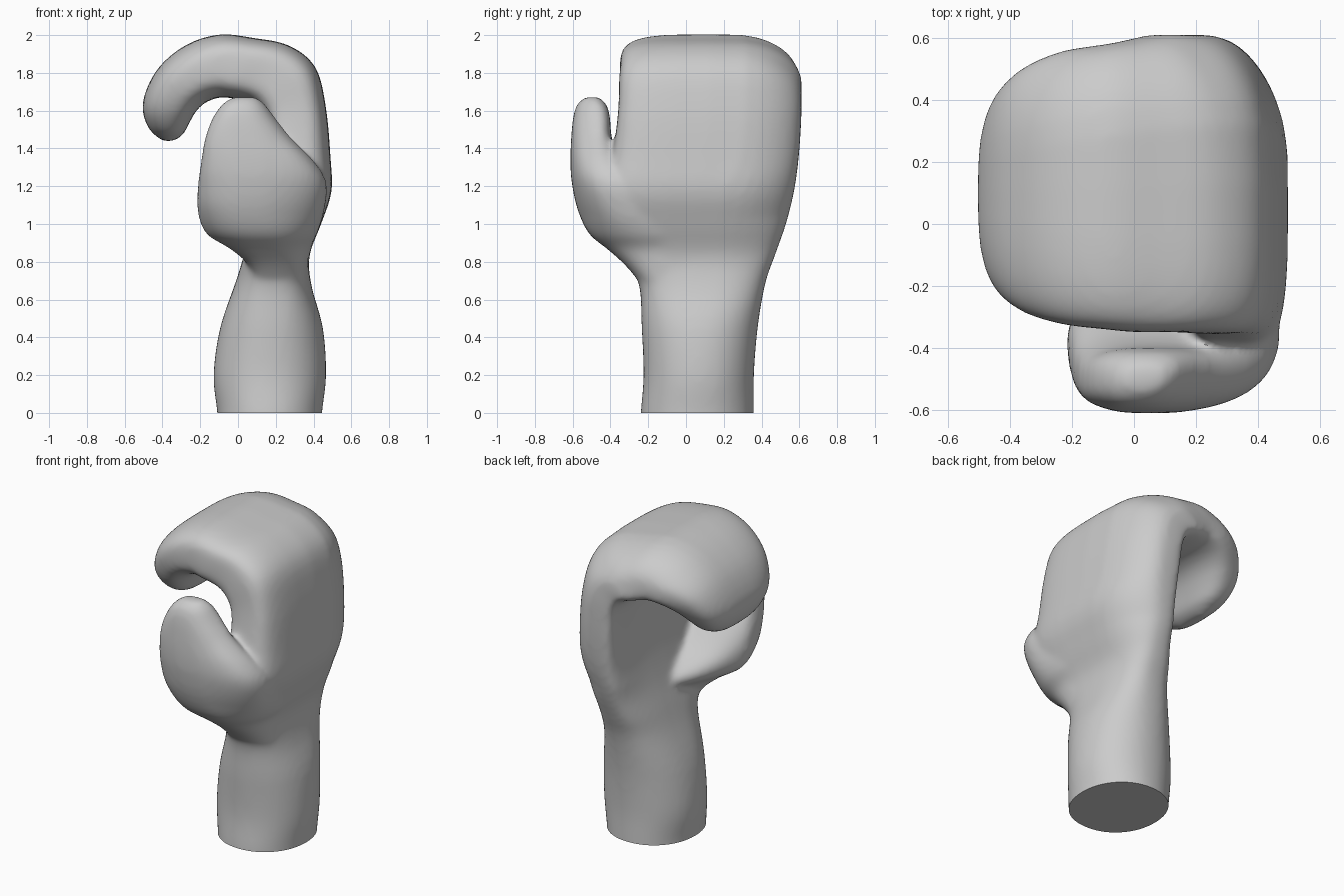
import bpy, bmesh
from math import cos, sin, tau
from mathutils import Vector

if "Cube" in bpy.data.objects:
    bpy.data.objects.remove(bpy.data.objects["Cube"])

N = 40


def smooth_sections(sections, steps=4):
    """Catmull-Rom interpolation between the section parameters."""
    s = [sections[0]] + sections + [sections[-1]]
    out = []
    for a, b, c, d in zip(s, s[1:], s[2:], s[3:]):
        for k in range(steps):
            t = k / steps
            out.append([.5 * (2 * q + (r - p) * t + (2 * p - 5 * q + 4 * r - w) * t * t
                              + (3 * q - p - 3 * r + w) * t ** 3)
                        for p, q, r, w in zip(a, b, c, d)])
    return out + [sections[-1]]


def clamp(v):
    return max(0, min(1, v))


def ring(bm, sec, shape):
    """Superellipse section spanned by inner->outer (x, z) and the y axis."""
    xi, zi, xo, zo, y0, y1, n = sec
    mid, half = Vector((xi + xo, 0, zi + zo)) / 2, Vector((xo - xi, 0, zo - zi)) / 2
    out = []
    for i in range(N):
        c, s = cos(tau * i / N), sin(tau * i / N)
        u = abs(c) ** (2 / n) * (1 if c >= 0 else -1)
        v = abs(s) ** (2 / n) * (1 if s >= 0 else -1)
        p = mid + half * u
        p.y = (y0 + y1) / 2 + (y1 - y0) / 2 * v
        # Curl the outer front and back edges of the hand towards the palm
        w = clamp((p.x + .1) / .4) * clamp((p.z - .8) / .25)
        p.x -= w * (.65 * max(0, p.y - .2) ** 2 + 1.2 * max(0, -p.y - .3) ** 2)
        shape(p)
        out.append(bm.verts.new(p))
    return out


def loft(bm, sections, shape):
    rings = [ring(bm, s, shape) for s in smooth_sections(sections)]
    faces = []
    for r, q in zip(rings, rings[1:]):
        for i in range(N):
            j = (i + 1) % N
            faces.append(bm.faces.new((r[i], r[j], q[j], q[i])))
    faces.append(bm.faces.new(rings[0][::-1]))
    faces.append(bm.faces.new(rings[-1]))
    bmesh.ops.recalc_face_normals(bm, faces=faces)


def slope_knuckles(p):
    p.z -= .7 * max(0, p.y - .25) ** 2 * clamp((p.z - 1.6) / .3)


def slope_heel(p):
    p.x += .5 * max(0, p.y + .33) * clamp((.2 - p.x) / .3)


# Wrist, palm and curled fingers: inner x z, outer x z, y range, squareness
body = [
    (-.11, -.12, .44, -.12, -.24, .36, 2.1),
    (-.11, 0, .445, 0, -.24, .36, 2.1),
    (-.13, .2, .467, .2, -.225, .36, 2.1),
    (-.095, .45, .45, .45, -.235, .38, 2.2),
    (-.01, .7, .39, .67, -.25, .42, 2.6),
    (.03, .83, .378, .83, -.33, .47, 2.9),
    (.08, 1.0, .44, 1.0, -.44, .53, 3),
    (.12, 1.2, .495, 1.17, -.46, .575, 3.2),
    (.14, 1.42, .49, 1.35, -.39, .60, 3.8),
    (.13, 1.56, .465, 1.62, -.36, .612, 4),
    (.07, 1.64, .41, 1.83, -.355, .612, 4),
    (.0, 1.66, .27, 1.945, -.35, .612, 4),
    (-.06, 1.67, .08, 1.985, -.35, .595, 4),
    (-.1, 1.67, -.1, 2.003, -.34, .58, 3.6),
    (-.17, 1.645, -.28, 1.945, -.325, .56, 3.2),
    (-.22, 1.6, -.43, 1.815, -.29, .51, 3),
    (-.255, 1.54, -.505, 1.64, -.23, .43, 2.8),
    (-.29, 1.475, -.475, 1.51, -.14, .33, 2.6),
    (-.34, 1.44, -.40, 1.44, -.02, .2, 2.4),
]

# Thumb, standing at the front: z, x range, y range, squareness
thumb = [(x0, z, x1, z, y0, y1, n) for z, x0, x1, y0, y1, n in (
    (.66, .03, .36, -.22, .05, 2.5),
    (.78, .0, .37, -.32, .2, 2.6),
    (.87, -.09, .38, -.42, .25, 2.6),
    (.95, -.19, .42, -.515, .15, 2.6),
    (1.08, -.217, .46, -.575, -.1, 2.7),
    (1.22, -.21, .48, -.605, -.25, 2.8),
    (1.33, -.195, .43, -.612, -.34, 2.9),
    (1.45, -.175, .325, -.608, -.392, 2.9),
    (1.56, -.135, .23, -.598, -.402, 2.8),
    (1.63, -.085, .175, -.578, -.42, 2.6),
    (1.672, -.02, .125, -.535, -.46, 2.4),
)]

bm = bmesh.new()
loft(bm, body, slope_knuckles)
loft(bm, thumb, slope_heel)
me = bpy.data.meshes.new("mitten_hand")
bm.to_mesh(me)
bm.free()
hand = bpy.data.objects.new("mitten_hand", me)
bpy.context.collection.objects.link(hand)

# Fuse both parts into one soft skin
rm = hand.modifiers.new("fuse", 'REMESH')
rm.mode, rm.voxel_size = 'VOXEL', .016
sm = hand.modifiers.new("soften", 'SMOOTH')
sm.factor, sm.iterations = .5, 14
deps = bpy.context.evaluated_depsgraph_get()
skin = bpy.data.meshes.new_from_object(hand.evaluated_get(deps))
hand.modifiers.clear()

# Trim the wrist flat on the ground
bm = bmesh.new()
bm.from_mesh(skin)
cut = bmesh.ops.bisect_plane(bm, geom=bm.verts[:] + bm.edges[:] + bm.faces[:],
                             plane_co=(0, 0, 0), plane_no=(0, 0, 1), clear_inner=True)
rim = [e for e in cut["geom_cut"] if isinstance(e, bmesh.types.BMEdge)]
bmesh.ops.contextual_create(bm, geom=rim)
bmesh.ops.recalc_face_normals(bm, faces=bm.faces[:])
bm.to_mesh(skin)
bm.free()
hand.data = skin

bpy.context.view_layer.objects.active = hand
hand.select_set(True)
bpy.ops.object.shade_smooth_by_angle(angle=.8)
